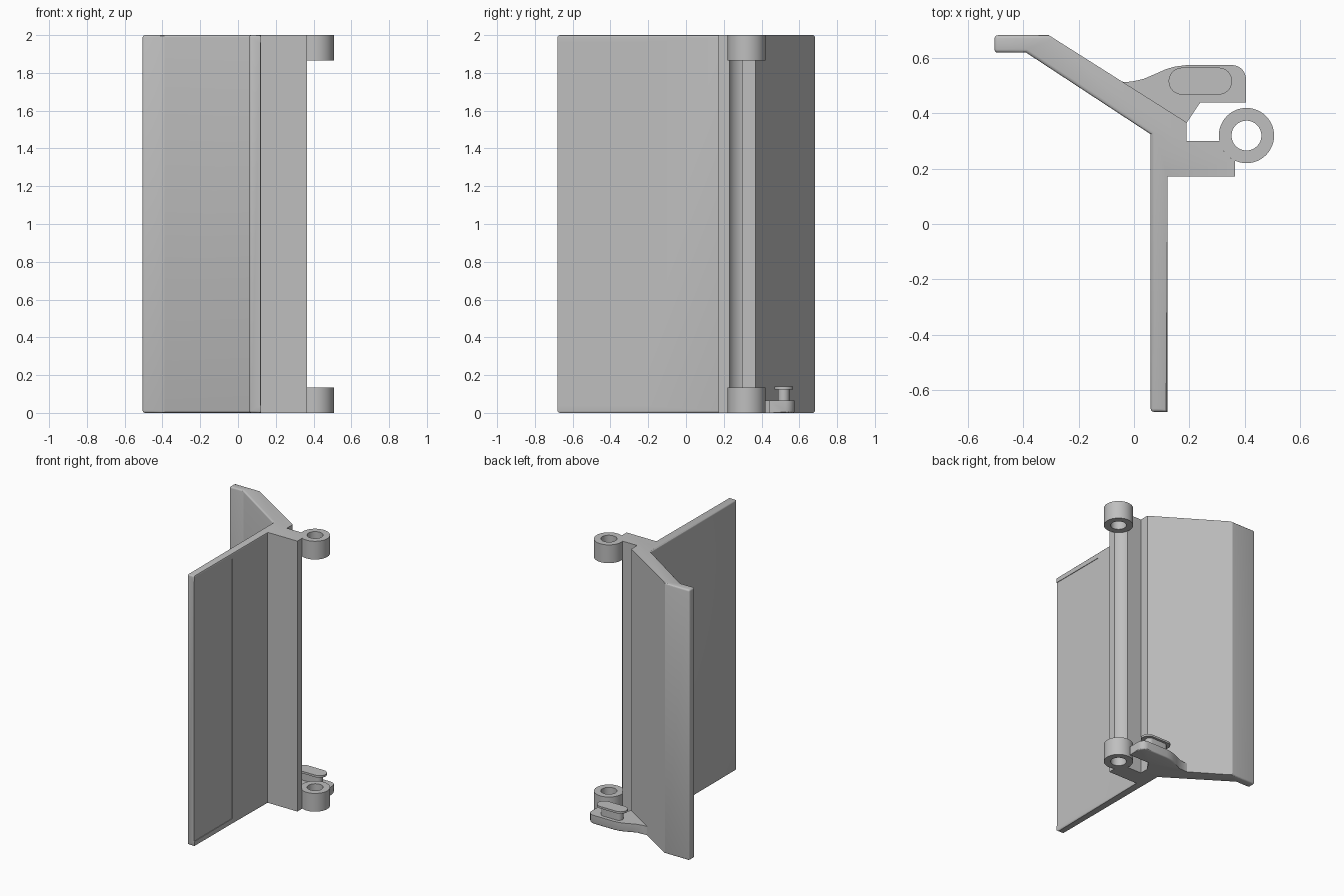
import bpy, bmesh, math

cube = bpy.data.objects.get("Cube")
if cube:
    bpy.data.objects.remove(cube, do_unlink=True)

H = 2.0
LUG_H = 0.135
HINGE = (0.407, 0.32)

grey = bpy.data.materials.new("plain grey")
grey.use_nodes = True
COLOUR = (0.52, 0.52, 0.52, 1)
grey.diffuse_color = COLOUR
grey.node_tree.nodes["Principled BSDF"].inputs["Base Color"].default_value = COLOUR


def arc(centre, r, start, end, n):
    """Points along an arc, angles in degrees."""
    angles = [math.radians(start + (end - start) * i / n) for i in range(n + 1)]
    return [(centre[0] + r * math.cos(a), centre[1] + r * math.sin(a)) for a in angles]


def finish(name, bm):
    bmesh.ops.recalc_face_normals(bm, faces=bm.faces)
    mesh = bpy.data.meshes.new(name)
    bm.to_mesh(mesh)
    bm.free()
    mesh.materials.append(grey)
    obj = bpy.data.objects.new(name, mesh)
    bpy.context.collection.objects.link(obj)
    bpy.ops.object.select_all(action="DESELECT")
    obj.select_set(True)
    bpy.context.view_layer.objects.active = obj
    bpy.ops.object.shade_smooth_by_angle(angle=math.radians(30))
    return obj


def prism(name, pts, z0, z1, rounded=None, radius=0.012):
    """Extrude an outline; round the edges picked by the rule."""
    bm = bmesh.new()
    low = [bm.verts.new((x, y, z0)) for x, y in pts]
    high = [bm.verts.new((x, y, z1)) for x, y in pts]
    bm.faces.new(low[::-1])
    bm.faces.new(high)
    n = len(pts)
    for i in range(n):
        j = (i + 1) % n
        bm.faces.new((low[i], low[j], high[j], high[i]))
    bmesh.ops.recalc_face_normals(bm, faces=bm.faces)
    if rounded:
        edges = [e for e in bm.edges if rounded(e.verts[0].co, e.verts[1].co)]
        bmesh.ops.bevel(bm, geom=edges, offset=radius, segments=3,
                        profile=0.5, affect="EDGES")
    return finish(name, bm)


def ring(name, centre, outer, inner, z0, z1, n=48):
    bm = bmesh.new()
    loops = [[bm.verts.new((x, y, z)) for x, y in arc(centre, r, 0, 360, n)[:-1]]
             for r, z in ((outer, z0), (outer, z1), (inner, z1), (inner, z0))]
    for k in range(4):
        a, b = loops[k], loops[(k + 1) % 4]
        for i in range(n):
            j = (i + 1) % n
            bm.faces.new((a[i], a[j], b[j], b[i]))
    return finish(name, bm)


def pill(x0, x1, y, r):
    return arc((x1 - r, y), r, -90, 90, 12) + arc((x0 + r, y), r, 90, 270, 12)


# Main bracket: front plate, hinge block and angled wing in one outline
body_outline = [(0.06, -0.68), (0.122, -0.68), (0.122, 0.172), (0.365, 0.172)]
body_outline += arc(HINGE, 0.1, 245.2, 191.5, 12)
body_outline += [(0.19, 0.30), (0.19, 0.368), (-0.308, 0.683), (-0.505, 0.683),
                 (-0.505, 0.62), (-0.39, 0.62), (0.06, 0.325)]


def body_edges(a, b):
    if abs(a.z - b.z) > 0.1:  # upright corners at the free ends
        return a.x < -0.45 or (a.y < -0.6 and a.x < 0.1)
    plate_or_inner = a.x < 0.125 and b.x < 0.125
    return plate_or_inner


body = prism("main_bracket", body_outline, 0, H, body_edges)

# Shallow rectangular recess on the left side of the plate
bpy.ops.mesh.primitive_cube_add(size=1, location=(0.168, -0.47, H / 2))
cutter = bpy.context.object
cutter.name = "recess_cutter"
cutter.scale = (0.1, 0.46, H - 0.08)
cutter.hide_render = True
cut = body.modifiers.new("recess", "BOOLEAN")
cut.operation = "DIFFERENCE"
cut.solver = "EXACT"
cut.object = cutter
bpy.context.view_layer.objects.active = body
bpy.ops.object.modifier_apply(modifier=cut.name)
bpy.data.objects.remove(cutter, do_unlink=True)

# Hinge lugs at both ends
ring("lower_hinge_lug", HINGE, 0.1, 0.054, 0, LUG_H)
ring("upper_hinge_lug", HINGE, 0.1, 0.054, H - LUG_H, H)

# Foot with an S-curved back edge
foot_outline = [(-0.045, 0.515), (0.19, 0.366), (0.24, 0.44), (0.405, 0.44)]
foot_outline += arc((0.355, 0.525), 0.05, 0, 90, 8)
foot_outline += [(0.19, 0.575), (0.15, 0.57), (0.115, 0.56), (0.07, 0.54),
                 (0.035, 0.525), (0.0, 0.517), (-0.025, 0.514)]
prism("foot", foot_outline, 0, 0.065,
      lambda a, b: abs(a.z - b.z) < 0.01 and a.z < 0.01
      and min(a.y, b.y) > 0.5 and max(a.x, b.x) > 0, 0.01)

# Oblong button on the foot
prism("button_stem", pill(0.155, 0.325, 0.517, 0.031), 0.06, 0.128)
prism("button_cap", pill(0.125, 0.355, 0.517, 0.049), 0.125, 0.14)
